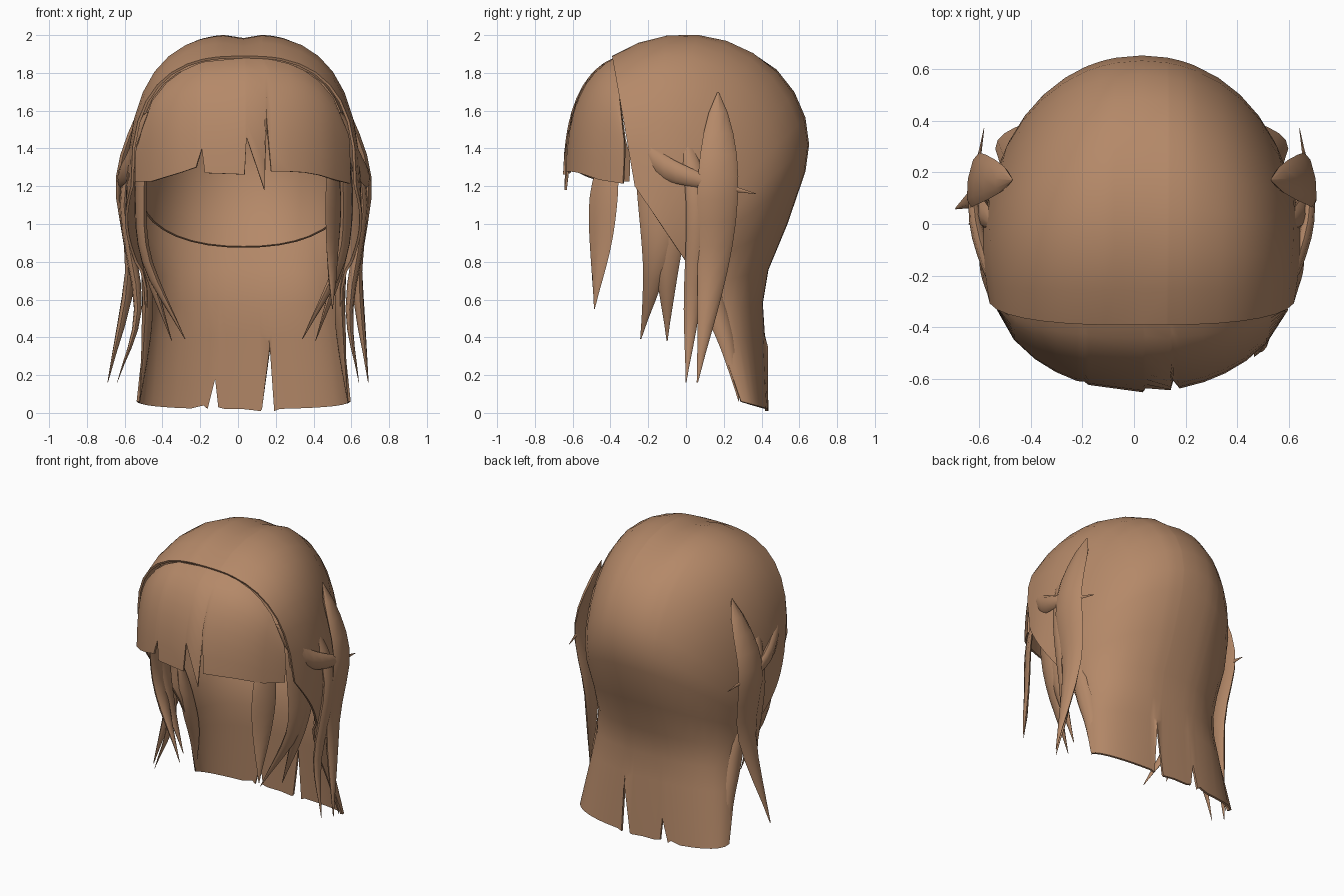
import bpy, bmesh, math
from mathutils import Vector

if "Cube" in bpy.data.objects:
    bpy.data.objects.remove(bpy.data.objects["Cube"])

brown = bpy.data.materials.new("hair_brown")
brown.diffuse_color = (0.46, 0.25, 0.14, 1)
brown.use_nodes = True
brown.node_tree.nodes["Principled BSDF"].inputs["Base Color"].default_value = brown.diffuse_color
CX = 0.03   # the hair is centred slightly right of x = 0


def make(name, verts, faces, thick=0.0):
    me = bpy.data.meshes.new(name)
    me.from_pydata(verts, [], faces)
    me.materials.append(brown)
    ob = bpy.data.objects.new(name, me)
    bpy.context.collection.objects.link(ob)
    bm = bmesh.new()
    bm.from_mesh(me)
    bmesh.ops.recalc_face_normals(bm, faces=bm.faces)
    bm.to_mesh(me)
    bm.free()
    bpy.context.view_layer.objects.active = ob
    ob.select_set(True)
    if thick:
        m = ob.modifiers.new("thickness", 'SOLIDIFY')
        m.thickness, m.offset = thick, 0
        bpy.ops.object.modifier_apply(modifier=m.name)
    bpy.ops.object.shade_smooth_by_angle(angle=math.radians(50))
    ob.select_set(False)


def grid_faces(rows, cols):
    return [(i * cols + j, i * cols + j + 1, (i + 1) * cols + j + 1, (i + 1) * cols + j)
            for i in range(rows - 1) for j in range(cols - 1)]


def arch(u, n=2.5):
    return max(0, 1 - abs(u) ** n) ** (1 / n)


def arch_shell(name, ribs, hem={}, dip=0.0):
    """Arched ribs, each from a side edge over the centre line to the other side."""
    even = [math.sin(math.pi * k / 18) for k in range(-9, 10)]
    cols = sorted(even + list(hem))
    verts = []
    for k, (yc, zc, ye, ze, w) in enumerate(ribs):
        n = 2.7 - .65 * min(1, max(0, yc / .6))  # squarer over the top, rounder behind
        for c in cols:
            h = arch(c, n)
            z = ze + (zc - ze) * h
            if abs(c) < .05 and zc > 1.9:
                z -= dip
            if k == len(ribs) - 1:
                z = hem.get(c, z)
            verts.append((CX + c * w, ye + (yc - ye) * h, z))
    make(name, verts, grid_faces(len(ribs), len(cols)), 0.014)


# Outer cap: a round dome profile, flowing into the long back panel
cap = []
for k in range(11):
    s = k / 10
    a = math.radians(127 - 141 * s)
    cap.append((.645 * math.cos(a), 1.42 + .58 * math.sin(a), -.27 + .27 * s, 1.2 - .4 * s,
                .59 + .04 * math.sin(math.pi * s) - .02 * s))
cap += [(.53, 1.0, .01, .75, .54), (.43, .76, .05, .66, .52), (.4, .58, .12, .52, .515),
        (.41, .42, .18, .38, .525), (.43, .02, .29, .06, .56)]
notches = {-.38: .04, -.27: .18, -.24: .03, .16: .01, .25: .35, .29: .01}
arch_shell("back_hair", cap, hem=notches, dip=.02)

# Inner lining of the cap
lining = []
for k in range(9):
    s = k / 8
    a = math.radians(122 - 180 * s)
    y = .595 * math.cos(a if a > 0 else a * .75)
    lining.append((y, 1.37 + .58 * math.sin(a), -.25 + .17 * s, 1.28 - .1 * s, .55))
arch_shell("cap_lining", lining)

# Fringe: columns curve down from the cap rim and stop at a notched hem
cuts = {-.21: 1.34, -.19: 1.4, -.175: 1.27, .035: 1.265, .045: 1.46, .14: 1.18, .15: 1.56, .175: 1.28}
for k in range(5):
    cuts[-.54 + .08 * k] = 1.2 + .025 * k     # left part rises to the first notch
    cuts[.27 + .08 * k] = 1.28 - .005 * k ** 2  # right part is nearly level
R = 9
verts = []
for x in sorted(cuts):
    u = max(-1, min(1, (x - CX) / .585))
    c = math.sqrt(1 - u * u)
    top = Vector((CX + .575 * u, -.31 - .07 * c, 1.2 + .675 * arch(u)))
    low = Vector((x, -.2 - .445 * c, min(1.26, top.z - .01)))
    mid = Vector((x, low.y + .01, top.z - .11 * c))
    curve = lambda t: top * (1 - t) ** 2 + mid * 2 * t * (1 - t) + low * t * t
    end = .05
    while end < 1.12 and curve(end).z > cuts[x]:
        end += .004
    verts += [curve(end * j / (R - 1)) for j in range(R)]
make("fringe", verts, grid_faces(len(cuts), R), 0.012)


def spline(p, s):
    """Smooth curve through the points p, s from 0 to 1."""
    p = [2 * p[0] - p[1]] + p + [2 * p[-1] - p[-2]]
    f = s * (len(p) - 3)
    i = min(int(f), len(p) - 4)
    t = f - i
    a, b, c, d = p[i:i + 4]
    return b + (c - a) * (t / 2) + (2 * a - 5 * b + 4 * c - d) * (t * t / 2) \
        + (3 * b - a - 3 * c + d) * (t ** 3 / 2)


def lock(name, width, points, flare=0.0, peak=.7, upright=False, sides=(1, -1), thick=.028):
    """Flat tapered locks, widest a third of the way down, mirrored to both sides."""
    n, steps = 8, 12
    for sx in sides:
        path = [Vector((CX + sx * (x - CX), y, z)) for x, y, z in points]
        if sx < 0:
            path[-1].x -= flare
        verts, faces = [], []
        for i in range(steps + 1):
            s = i / steps
            p = spline(path, s)
            w = width * max(.03, math.sin(math.pi * s ** peak))
            radial = Vector((p.x - CX, p.y * .6, 0)).normalized()
            across = Vector((0, 0, 1)) if upright else Vector((-radial.y, radial.x, 0))
            for k in range(n):
                a = 2 * math.pi * k / n
                verts.append(p + across * w * math.cos(a) + radial * min(thick, w * .5) * math.sin(a))
        for i in range(steps):
            for k in range(n):
                m = (k + 1) % n
                faces.append((i * n + k, i * n + m, i * n + n + m, i * n + n + k))
        faces += [tuple(range(n)), tuple(range(len(verts) - n, len(verts)))]
        make(name + ("_right" if sx > 0 else "_left"), verts, faces)


# Locks framing the face, over the ears and at the nape
lock("temple_lock", .085, [(.49, -.4, 1.42), (.505, -.435, 1.15), (.5, -.455, .85), (.5, -.485, .55)],
     sides=(1,), thick=.015)
lock("cheek_lock", .1, [(.55, -.24, 1.5), (.575, -.16, 1.15), (.54, -.16, .8), (.34, -.24, .39)])
lock("cheek_strand", .085, [(.57, -.1, 1.4), (.58, -.09, 1.05), (.53, -.1, .75), (.41, -.1, .38)])
lock("ear_lock", .11, [(.53, .17, 1.7), (.675, .17, 1.25), (.63, .14, .75), (.69, .06, .16)],
     flare=.06, peak=.75)
lock("ear_strand", .06, [(.58, -.02, 1.53), (.66, .06, 1.1), (.59, .03, .55), (.64, 0, .16)], flare=.06)
lock("nape_lock", .06, [(.56, .06, .95), (.54, .14, .6), (.55, .22, .35), (.58, .28, .06)])
lock("wrapped_strand", .075, [(.52, -.34, 1.6), (.62, -.17, 1.34), (.68, .08, 1.23), (.64, .37, 1.16)],
     peak=.5, upright=True)
